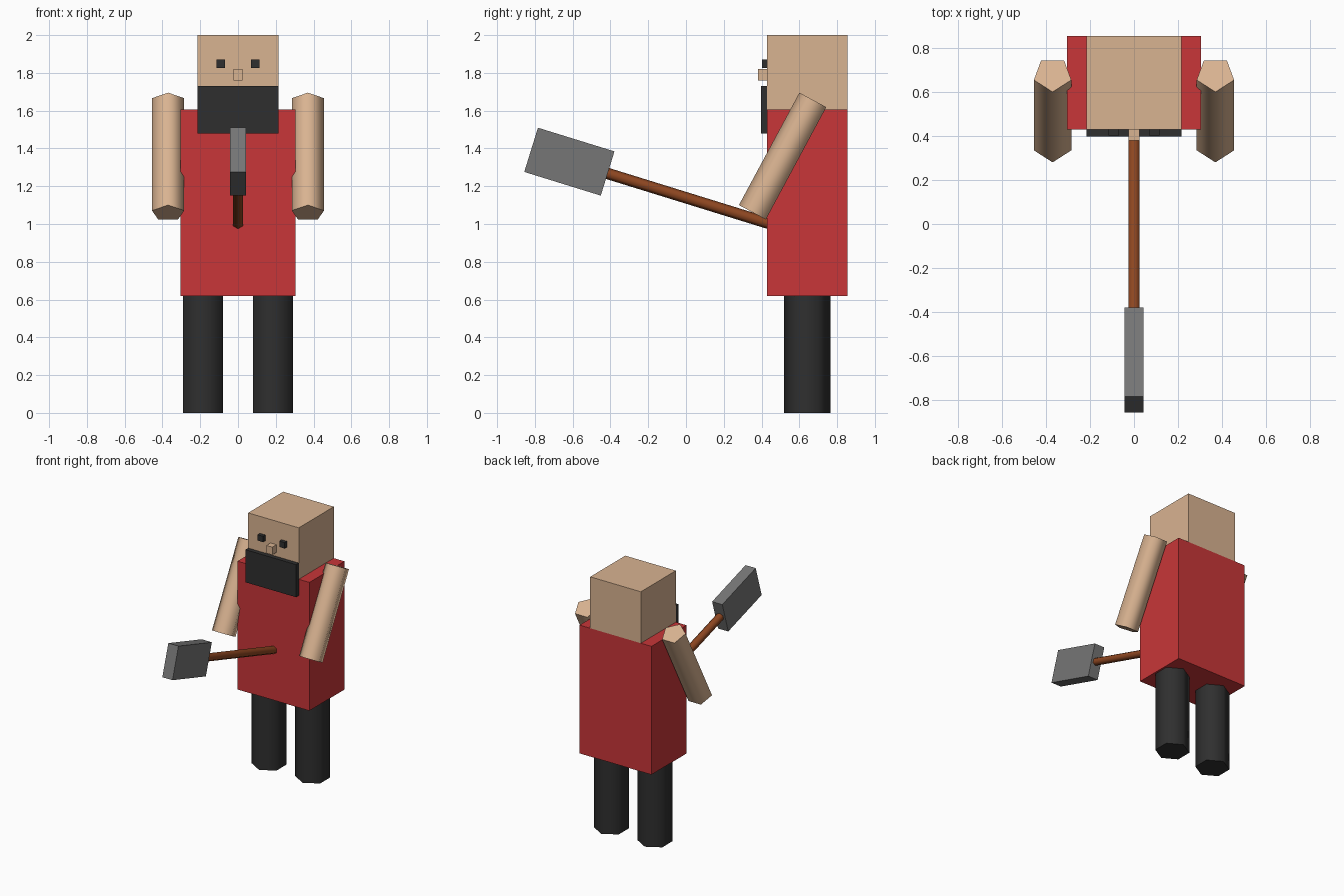
import bpy, math
from mathutils import Vector, Matrix

if "Cube" in bpy.data.objects:
    bpy.data.objects.remove(bpy.data.objects["Cube"])


def material(name, rgb):
    m = bpy.data.materials.new(name)
    lin = [((c / 255 + 0.055) / 1.055) ** 2.4 for c in rgb]
    m.diffuse_color = (*lin, 1)
    m.use_nodes = True
    m.node_tree.nodes["Principled BSDF"].inputs["Base Color"].default_value = m.diffuse_color
    return m


SKIN = material("skin", (217, 179, 145))
RED = material("red_shirt", (200, 54, 56))
DARK = material("charcoal", (47, 47, 47))
GREY = material("steel_grey", (118, 118, 118))
WOOD = material("brown_wood", (143, 71, 33))


def box(name, mat, low, high):
    """Box between two opposite corners."""
    low, high = Vector(low), Vector(high)
    bpy.ops.mesh.primitive_cube_add(size=1, location=(low + high) / 2)
    ob = bpy.context.object
    ob.name = name
    ob.data.transform(Matrix.Diagonal((*(high - low), 1)))
    ob.data.materials.append(mat)
    return ob


def rod(name, mat, start, end, radius, sides):
    """Prism between two points, with one corner edge facing the front."""
    start, end = Vector(start), Vector(end)
    axis = (end - start).normalized()
    side = Vector((1, 0, 0))
    front = axis.cross(side).normalized()
    if front.y > 0:
        front = -front
    ring = [radius * (math.sin(a) * side + math.cos(a) * front)
            for a in (2 * math.pi * i / sides for i in range(sides))]
    verts = [start + r for r in ring] + [end + r for r in ring]
    faces = [(i, (i + 1) % sides, sides + (i + 1) % sides, sides + i)
             for i in range(sides)]
    faces += [tuple(reversed(range(sides))), tuple(range(sides, 2 * sides))]
    if side.cross(front).dot(axis) < 0:
        faces = [tuple(reversed(f)) for f in faces]
    mesh = bpy.data.meshes.new(name)
    mesh.from_pydata(verts, [], faces)
    mesh.materials.append(mat)
    ob = bpy.data.objects.new(name, mesh)
    bpy.context.collection.objects.link(ob)
    # Smooth sides, sharp end caps
    bpy.ops.object.select_all(action='DESELECT')
    ob.select_set(True)
    bpy.context.view_layer.objects.active = ob
    bpy.ops.object.shade_smooth_by_angle(angle=math.radians(80))
    return ob


# Body and head
box("torso", RED, (-0.305, 0.43, 0.62), (0.305, 0.855, 1.605))
box("head", SKIN, (-0.215, 0.43, 1.605), (0.215, 0.855, 2.0))

# Face
box("beard", DARK, (-0.215, 0.397, 1.48), (0.215, 0.43, 1.73))
box("nose", SKIN, (-0.025, 0.38, 1.76), (0.025, 0.43, 1.82))

# Paired parts
for s, label in ((-1, "left"), (1, "right")):
    x = s * 0.092
    box(label + "_eye", DARK, (x - 0.023, 0.402, 1.825), (x + 0.023, 0.43, 1.87))
    rod(label + "_leg", DARK, (s * 0.185, 0.642, 0), (s * 0.185, 0.642, 0.62), 0.122, 6)
    rod(label + "_arm", SKIN, (s * 0.37, 0.359, 1.058), (s * 0.37, 0.679, 1.653), 0.0894, 5)

# Hammer, tilted up towards the front
tilt = math.radians(-17.2)
along = Vector((0, math.cos(tilt), math.sin(tilt)))
centre = Vector((0, -0.6175, 1.33))
hammer = box("hammer_head", GREY, (-0.043, -0.212, -0.1225), (0.043, 0.212, 0.1225))
hammer.location = centre
hammer.rotation_euler.x = tilt
rod("hammer_handle", WOOD, centre + along * 0.2, centre + along * 1.13, 0.03, 6)
